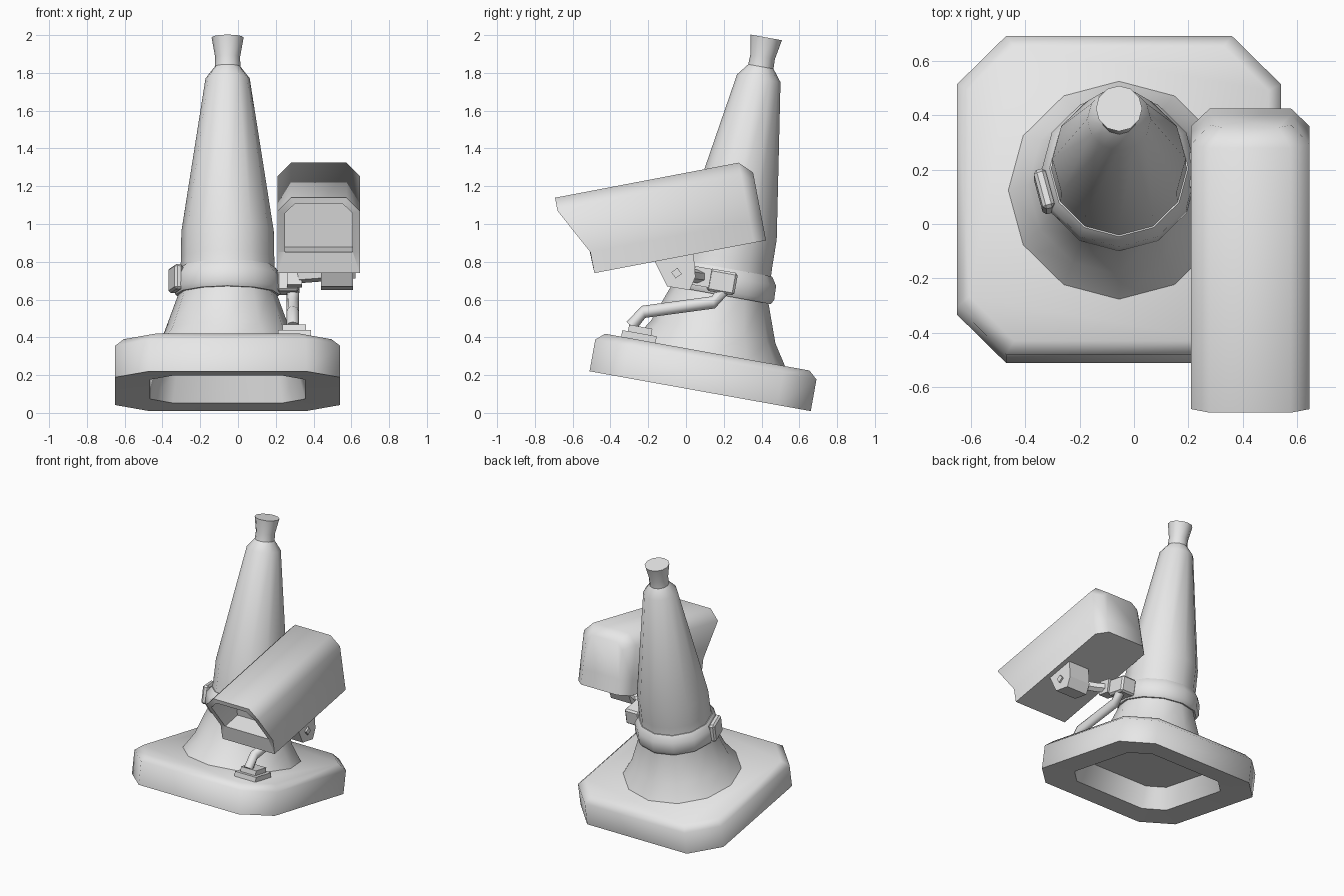
import bpy, bmesh
from math import sin, cos, pi, radians
from mathutils import Matrix, Vector

if "Cube" in bpy.data.objects:
    bpy.data.objects.remove(bpy.data.objects["Cube"], do_unlink=True)

grey = bpy.data.materials.new("plain_grey")
grey.use_nodes = True
grey.diffuse_color = (0.8, 0.8, 0.8, 1)
grey.node_tree.nodes["Principled BSDF"].inputs["Base Color"].default_value = (0.8, 0.8, 0.8, 1)

# Frames: the cone leans back, the camera looks down
CONE = Matrix.Translation((-0.055, 0.075, 0.115)) @ Matrix.Rotation(radians(-10.2), 4, 'X')
CAM = Matrix.Translation((0.4275, -0.485, 0.74)) @ Matrix.Rotation(radians(10.8), 4, 'X')
WORLD = Matrix.Identity(4)


def finish(name, bm, frame, angle=35):
    bmesh.ops.recalc_face_normals(bm, faces=bm.faces)
    mesh = bpy.data.meshes.new(name)
    bm.to_mesh(mesh)
    bm.free()
    mesh.materials.append(grey)
    obj = bpy.data.objects.new(name, mesh)
    obj.matrix_world = frame
    bpy.context.collection.objects.link(obj)
    bpy.ops.object.select_all(action='DESELECT')
    obj.select_set(True)
    bpy.context.view_layer.objects.active = obj
    bpy.ops.object.shade_smooth_by_angle(angle=radians(angle))
    return obj


def loft(name, rings, frame, closed=False, angle=35):
    """Skin rings of equal point count, capped or joined end to end."""
    bm = bmesh.new()
    loops = [[bm.verts.new(p) for p in ring] for ring in rings]
    pairs = list(zip(loops, loops[1:]))
    if closed:
        pairs.append((loops[-1], loops[0]))
    else:
        bm.faces.new(loops[0])
        bm.faces.new(loops[-1])
    n = len(loops[0])
    for a, b in pairs:
        for i in range(n):
            j = (i + 1) % n
            bm.faces.new((a[i], a[j], b[j], b[i]))
    return finish(name, bm, frame, angle)


def box(name, centre, size, frame=WORLD, turn=0, axis='Z', bevel=0.0):
    bm = bmesh.new()
    bmesh.ops.create_cube(bm, size=1)
    bmesh.ops.scale(bm, vec=size, verts=bm.verts)
    if bevel:
        bmesh.ops.bevel(bm, geom=bm.edges[:], offset=bevel, segments=1, affect='EDGES')
    place = Matrix.Translation(centre) @ Matrix.Rotation(radians(turn), 4, axis)
    return finish(name, bm, frame @ place, 25)


def circle(r, z, n=12):
    return [(r * cos(2 * pi * i / n), r * sin(2 * pi * i / n), z) for i in range(n)]


def octagon(h, c, z):
    k = h - c
    return [(h, -k, z), (h, k, z), (k, h, z), (-k, h, z),
            (-h, k, z), (-h, -k, z), (-k, -h, z), (k, -h, z)]


def tube(name, path, r, n=8):
    """Sweep a round section, with mitred bends, along a path."""
    pts = [Vector(p) for p in path]
    rings = []
    for i, p in enumerate(pts):
        d = (pts[min(i + 1, len(pts) - 1)] - pts[max(i - 1, 0)]).normalized()
        q = d.to_track_quat('Z', 'X')
        rings.append([p + q @ Vector(c) for c in circle(r, 0, n)])
    return loft(name, rings, WORLD, angle=50)


# Hollow square foot with cut corners
loft("cone_base", [octagon(*r) for r in (
    (0.37, 0.10, 0.16), (0.41, 0.12, 0.01), (0.595, 0.18, 0),
    (0.595, 0.18, 0.17), (0.55, 0.165, 0.21))], CONE, angle=60)

# Flared twelve-sided cone body and its cap
BODY = CONE @ Matrix.Translation((0, 0.012, 0))
loft("cone_body", [circle(*r) for r in (
    (0.41, 0.205), (0.335, 0.32), (0.255, 0.54), (0.247, 0.72), (0.245, 0.86),
    (0.117, 1.685), (0.068, 1.748))], BODY, angle=50)
loft("cone_cap", [circle(*r) for r in (
    (0.068, 1.745), (0.066, 1.80), (0.085, 1.905))], BODY, angle=50)

# Strap around the cone with a buckle
loft("strap", [circle(*r) for r in (
    (0.24, 0.52), (0.275, 0.52), (0.288, 0.545), (0.285, 0.62),
    (0.255, 0.665), (0.235, 0.665))], BODY, closed=True, angle=50)
a = radians(195)
box("strap_buckle", (0.285 * cos(a), 0.285 * sin(a), 0.595), (0.045, 0.15, 0.135),
    BODY, 15, bevel=0.012)

# Strap clamp, with jaw and arm to the camera
box("strap_clamp", (0.32, 0, 0.59), (0.12, 0.15, 0.12), BODY, bevel=0.012)
box("clamp_jaw", (0.30, 0.085, 0.72), (0.08, 0.09, 0.10), turn=-10, axis='X')
tube("camera_arm", [(0.30, 0.09, 0.72), (0.37, 0.04, 0.725), (0.50, -0.03, 0.735)], 0.035, 6)

# Knuckle under the camera with a screw head
side = [(-0.17, 0.81), (-0.10, 0.67), (0.02, 0.65), (0.05, 0.72), (0.04, 0.85)]
loft("camera_knuckle", [[(x, y, z) for y, z in side] for x in (0.44, 0.61)], WORLD, angle=20)
box("knuckle_screw", (0.61, -0.05, 0.74), (0.025, 0.04, 0.04), turn=35, axis='X')

# Cable conduit from the foot plates to the clamp
tube("conduit", [(0.29, -0.29, 0.46), (0.29, -0.225, 0.535), (0.29, 0.145, 0.585),
                 (0.29, 0.19, 0.64), (0.29, 0.19, 0.70)], 0.033)
box("conduit_plate", (0.353, -0.37, 0.225), (0.175, 0.185, 0.04), CONE)
box("conduit_collar", (0.353, -0.37, 0.26), (0.125, 0.125, 0.04), CONE)


# Camera housing: slanted hood, recessed window and cut rear corners
def section(w, low, mid, shoulder, top, cut, depth):
    half = [(w, low), (w, mid), (w, shoulder), (w - cut, top)]
    outline = half + [(-x, z) for x, z in reversed(half)]
    return [(x, depth(z), z) for x, z in outline]


def hood(z):
    return -0.13 * min(1, max(0, (z - 0.113) / 0.247))


loft("camera_housing", [
    section(0.15, 0.0, 0.113, 0.32, 0.365, 0.045, lambda z: 0.925),
    section(0.2175, 0.0, 0.113, 0.36, 0.431, 0.07, lambda z: 0.86),
    section(0.2175, 0.0, 0.113, 0.36, 0.431, 0.07, hood),
    section(0.18, 0.113, 0.118, 0.345, 0.40, 0.055, hood),
    section(0.18, 0.113, 0.118, 0.345, 0.40, 0.055, lambda z: 0.15),
], CAM, angle=48)
